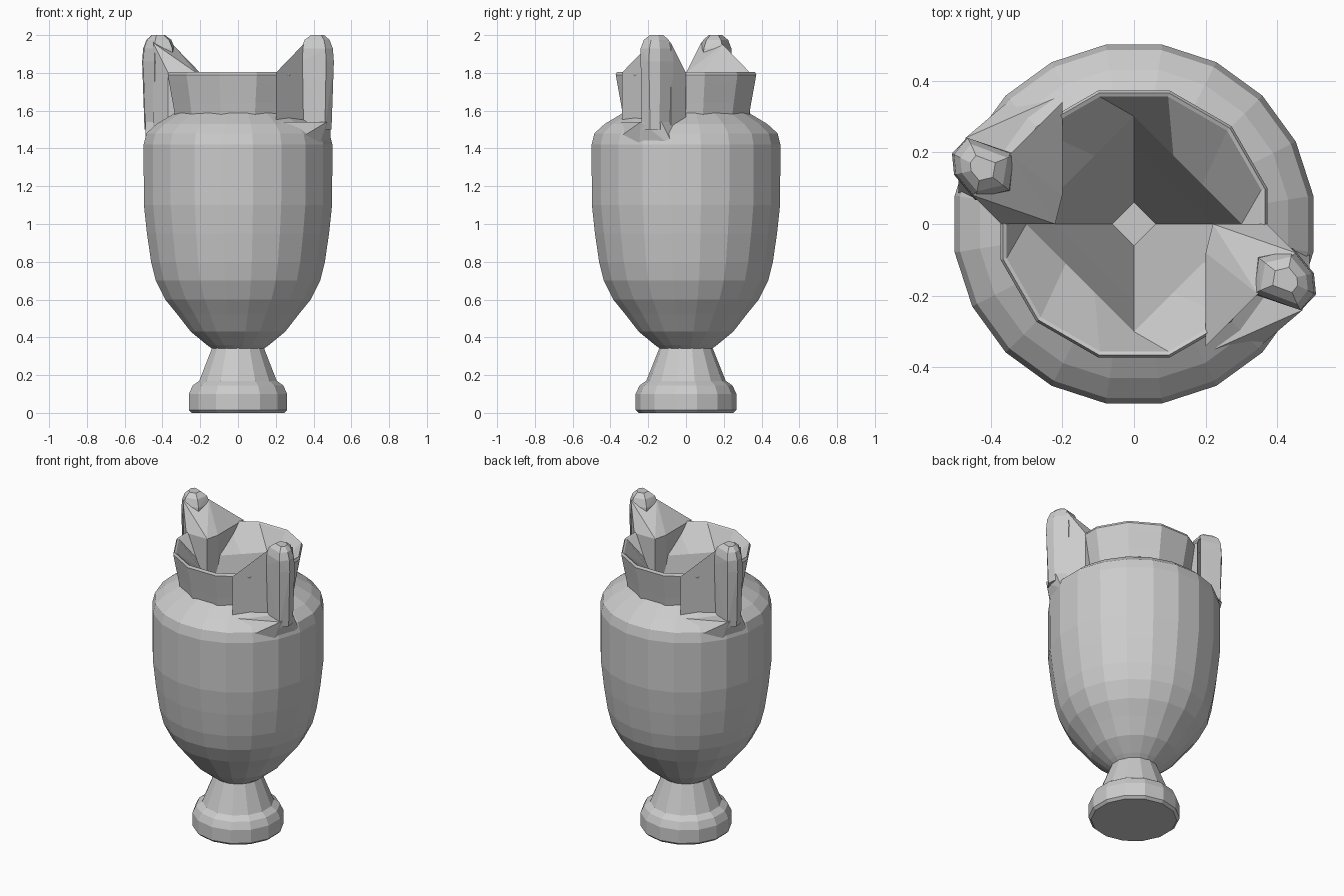
import bpy, bmesh
from math import cos, sin, pi

cube = bpy.data.objects.get("Cube")
if cube:
    bpy.data.objects.remove(cube, do_unlink=True)

grey = bpy.data.materials.new("stone_grey")
grey.use_nodes = True
colour = (0.6, 0.6, 0.6, 1)
grey.diffuse_color = colour
grey.node_tree.nodes["Principled BSDF"].inputs["Base Color"].default_value = colour


def finish(name, bm):
    bmesh.ops.recalc_face_normals(bm, faces=bm.faces)
    mesh = bpy.data.meshes.new(name)
    bm.to_mesh(mesh)
    bm.free()
    mesh.materials.append(grey)
    ob = bpy.data.objects.new(name, mesh)
    bpy.context.collection.objects.link(ob)
    return ob


def ring(bm, sides, r, z, diamond=False):
    """Polygon ring with flats to the axes, or a diamond with corners on them."""
    verts = []
    for i in range(sides):
        a = 2 * pi * (i + (0 if diamond else 0.5)) / sides
        rad = r / (abs(cos(a)) + abs(sin(a))) if diamond else r / cos(pi / sides)
        verts.append(bm.verts.new((rad * cos(a), rad * sin(a), z)))
    return verts


def loft(bm, rings):
    for low, high in zip(rings, rings[1:]):
        n = len(low)
        for i in range(n):
            j = (i + 1) % n
            bm.faces.new((low[i], low[j], high[j], high[i]))


def lathe(name, sides, profile, hollow=()):
    bm = bmesh.new()
    rings = [ring(bm, sides, r, z) for r, z in profile]
    rings += [ring(bm, sides, r, z, True) for r, z in hollow]
    loft(bm, rings)
    if hollow:
        bm.faces.new(rings[-1])
    else:
        bm.faces.new(rings[0])
    return finish(name, bm)


def hull(name, points, turn):
    bm = bmesh.new()
    for x, y, z in points:
        bm.verts.new((turn * x, turn * y, z))
    res = bmesh.ops.convex_hull(bm, input=bm.verts)
    loose = {v for v in res["geom_interior"] if isinstance(v, bmesh.types.BMVert)}
    bmesh.ops.delete(bm, geom=list(loose), context='VERTS')
    return finish(name, bm)


# Foot and stem
lathe("foot", 14, [(0.245, 0), (0.26, 0.015), (0.26, 0.1), (0.24, 0.145),
                   (0.205, 0.17), (0.17, 0.26), (0.135, 0.35)])

# Bowl and shoulder
lathe("body", 20, [(0.13, 0.335), (0.165, 0.36), (0.25, 0.43), (0.32, 0.52),
                   (0.385, 0.6), (0.435, 0.7), (0.46, 0.8), (0.482, 0.95),
                   (0.498, 1.1), (0.5, 1.42), (0.485, 1.48), (0.43, 1.53),
                   (0.33, 1.59)])

# Neck with its rim and the faceted hollow
lathe("neck", 12, [(0.33, 1.55), (0.345, 1.64), (0.365, 1.75), (0.372, 1.79),
                   (0.365, 1.805), (0.355, 1.8)],
      [(0.3, 1.66), (0.22, 1.4), (0.06, 0.9)])

# Handle cross-section, and its levels as height and scale
outline = [(0.34, -0.19), (0.355, -0.1), (0.44, -0.08), (0.49, -0.14),
           (0.495, -0.19), (0.46, -0.235)]
levels = [(1.5, 1), (1.86, 1.18), (1.93, 1.1), (1.975, 0.85), (2, 0.45)]
cx, cy = 0.425, -0.155
handle = [(max(0.335, cx + (x - cx) * s), max(-0.24, cy + (y - cy) * s), z)
          for z, s in levels for x, y in outline]

# Web joining handle to neck: plan corners with their top heights
web_plan = [(0.2, -0.34, 1.8), (0.345, -0.195, 1.95), (0.45, -0.08, 1.96),
            (0.37, 0, 1.8), (0.22, 0, 1.8), (0.2, -0.08, 1.8)]
web = web_plan + [(x, y, 1.5) for x, y, z in web_plan]

# Flat ledge on the shoulder under each handle
ledge = [(0.2, -0.36, 1.54), (0.47, -0.24, 1.54), (0.49, -0.13, 1.54),
         (0.36, 0, 1.54), (0.49, -0.06, 1.4), (0.42, -0.25, 1.38),
         (0.27, -0.41, 1.42), (0.3, -0.1, 1.4)]

for side, turn in (("left", 1), ("right", -1)):
    hull(side + "_handle", handle, turn)
    hull(side + "_handle_web", web, turn)
    hull(side + "_ledge", ledge, turn)
